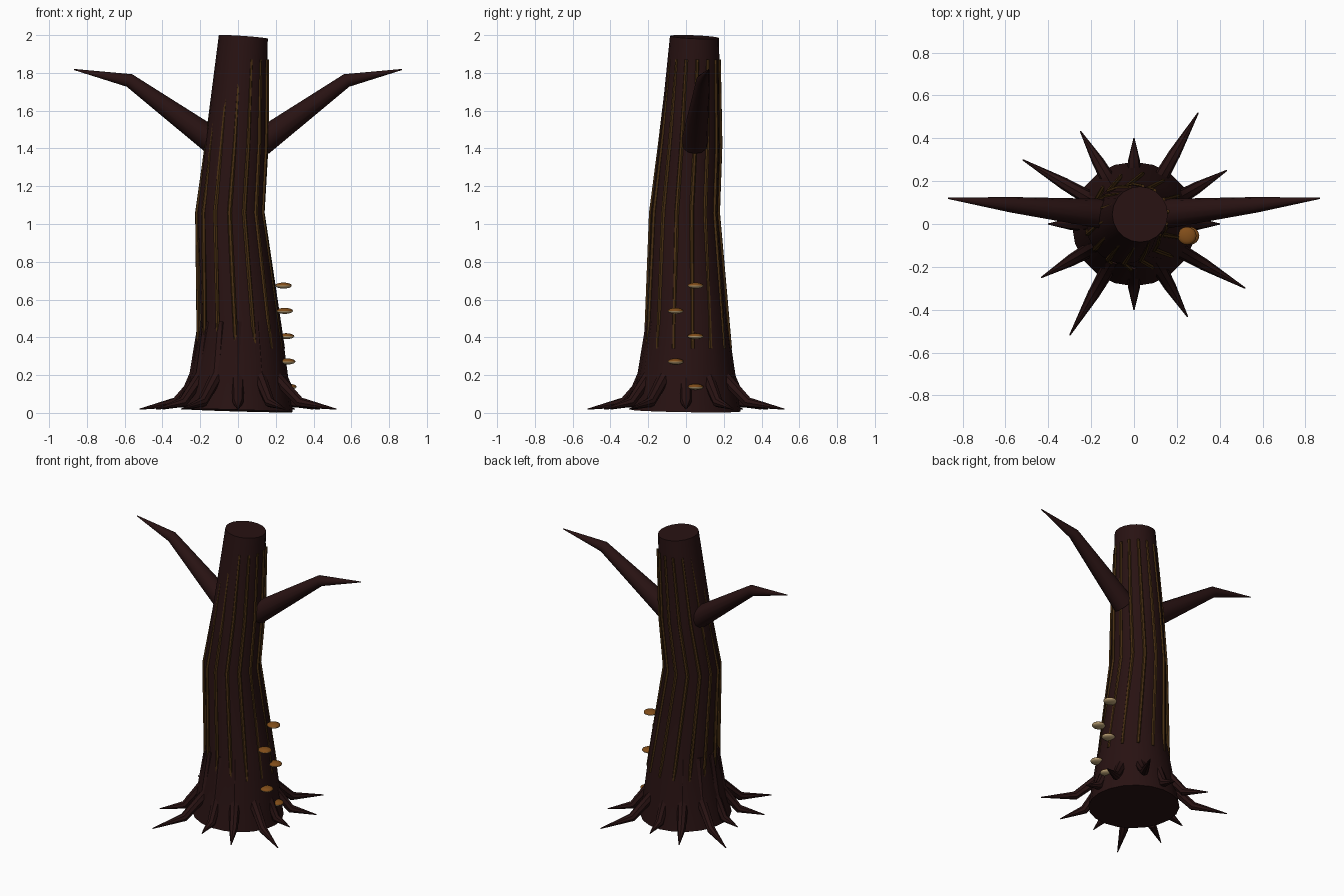
import bpy, bmesh, math
from mathutils import Vector

if "Cube" in bpy.data.objects:
    bpy.data.objects.remove(bpy.data.objects["Cube"])


def material(name, rgb):
    m = bpy.data.materials.new(name)
    m.diffuse_color = (*rgb, 1)
    m.use_nodes = True
    m.node_tree.nodes["Principled BSDF"].inputs["Base Color"].default_value = m.diffuse_color
    return m


BARK = material("dark bark", (0.021, 0.006, 0.006))
RIDGE = material("bark ridge brown", (0.065, 0.028, 0.006))
CAP = material("mushroom orange brown", (0.22, 0.075, 0.01))
PALE = material("mushroom underside cream", (0.5, 0.36, 0.18))


def finish(name, bm, mats, angle=40):
    bmesh.ops.recalc_face_normals(bm, faces=bm.faces)
    me = bpy.data.meshes.new(name)
    bm.to_mesh(me)
    bm.free()
    for m in mats:
        me.materials.append(m)
    ob = bpy.data.objects.new(name, me)
    bpy.context.collection.objects.link(ob)
    bpy.ops.object.select_all(action='DESELECT')
    ob.select_set(True)
    bpy.context.view_layer.objects.active = ob
    bpy.ops.object.shade_smooth_by_angle(angle=math.radians(angle))
    return ob


def tube(bm, pts, radii, sides, ref):
    """Closed tapered tube along a path, rings perpendicular to it."""
    pts = [Vector(p) for p in pts]
    rings = []
    for i, p in enumerate(pts):
        t = Vector()
        if i > 0:
            t += (p - pts[i - 1]).normalized()
        if i < len(pts) - 1:
            t += (pts[i + 1] - p).normalized()
        t.normalize()
        u = (Vector(ref) - t * t.dot(Vector(ref))).normalized()
        v = t.cross(u)
        rings.append([bm.verts.new(p + radii[i] * (u * math.cos(a) + v * math.sin(a)))
                      for a in (2 * math.pi * k / sides for k in range(sides))])
    for a, b in zip(rings, rings[1:]):
        for k in range(sides):
            n = (k + 1) % sides
            bm.faces.new((a[k], a[n], b[n], b[k]))
    bm.faces.new(rings[0])
    bm.faces.new(rings[-1])


# trunk: leaning, bent and tapered
AXIS = [(0, 0, 0.012), (0.014, 0.008, 0.5), (-0.043, -0.008, 1.06), (-0.012, 0.02, 1.42), (0.028, 0.045, 1.99)]
RAD = [0.29, 0.21, 0.178, 0.163, 0.13]
bm = bmesh.new()
tube(bm, AXIS, RAD, 20, (1, 0, 0))
finish("trunk", bm, [BARK])

# roots: twelve in three repeating lengths
bm = bmesh.new()
for i in range(12):
    a = math.radians(30 * i)
    c, s = math.cos(a), math.sin(a)
    R = 0.4 + 0.1 * (i % 3)
    path = [(0.182, 0.48), (0.222, 0.2), (0.22 + (R - 0.22) * 0.42, 0.055), (R, 0.02)]
    tube(bm, [(r * c, r * s, z) for r, z in path], [0.03, 0.036, 0.028, 0.003], 8, (-s, c, 0))
finish("roots", bm, [BARK])

# two mirrored bare branches
for side, name in ((-1, "left_branch"), (1, "right_branch")):
    bm = bmesh.new()
    tube(bm, [(side * 0.12, 0.045, 1.43), (side * 0.575, 0.09, 1.76), (side * 0.868, 0.12, 1.818)],
         [0.072, 0.036, 0.003], 12, (0, 1, 0))
    finish(name, bm, [BARK])

# bark ridges: thin strips running up the trunk
bm = bmesh.new()
N = 14
for i in range(N):
    a = 2 * math.pi * (i + 0.25) / N
    rows = [(0.015, 0.01, 0.34, 0.225, 0.0), (-0.043, -0.008, 1.06, 0.177, 0.1),
            (-0.007, 0.022, 1.42, 0.161, 0.05), (0.026, 0.045, 1.87, 0.132, 0.0)]
    tube(bm, [(x + r * math.cos(a + d), y + r * math.sin(a + d), z) for x, y, z, r, d in rows],
         [0.011, 0.012, 0.011, 0.009], 6, (-math.sin(a), math.cos(a), 0))
finish("bark_ridges", bm, [RIDGE])

# shelf mushrooms up the right side
for i in range(5):
    z = 0.138 + 0.134 * i
    x = 0.267 - 0.0065 * i
    y = 0.05 if i % 2 == 0 else -0.055
    bm = bmesh.new()
    bmesh.ops.create_uvsphere(bm, u_segments=16, v_segments=8, radius=1)
    for f in bm.faces:
        f.material_index = 1 if f.calc_center_median().z < 0 else 0
    for v in bm.verts:
        v.co = Vector((x + v.co.x * 0.044, y + v.co.y * 0.042, z + v.co.z * 0.016))
    finish("shelf_mushroom_%d" % (i + 1), bm, [CAP, PALE], 60)
